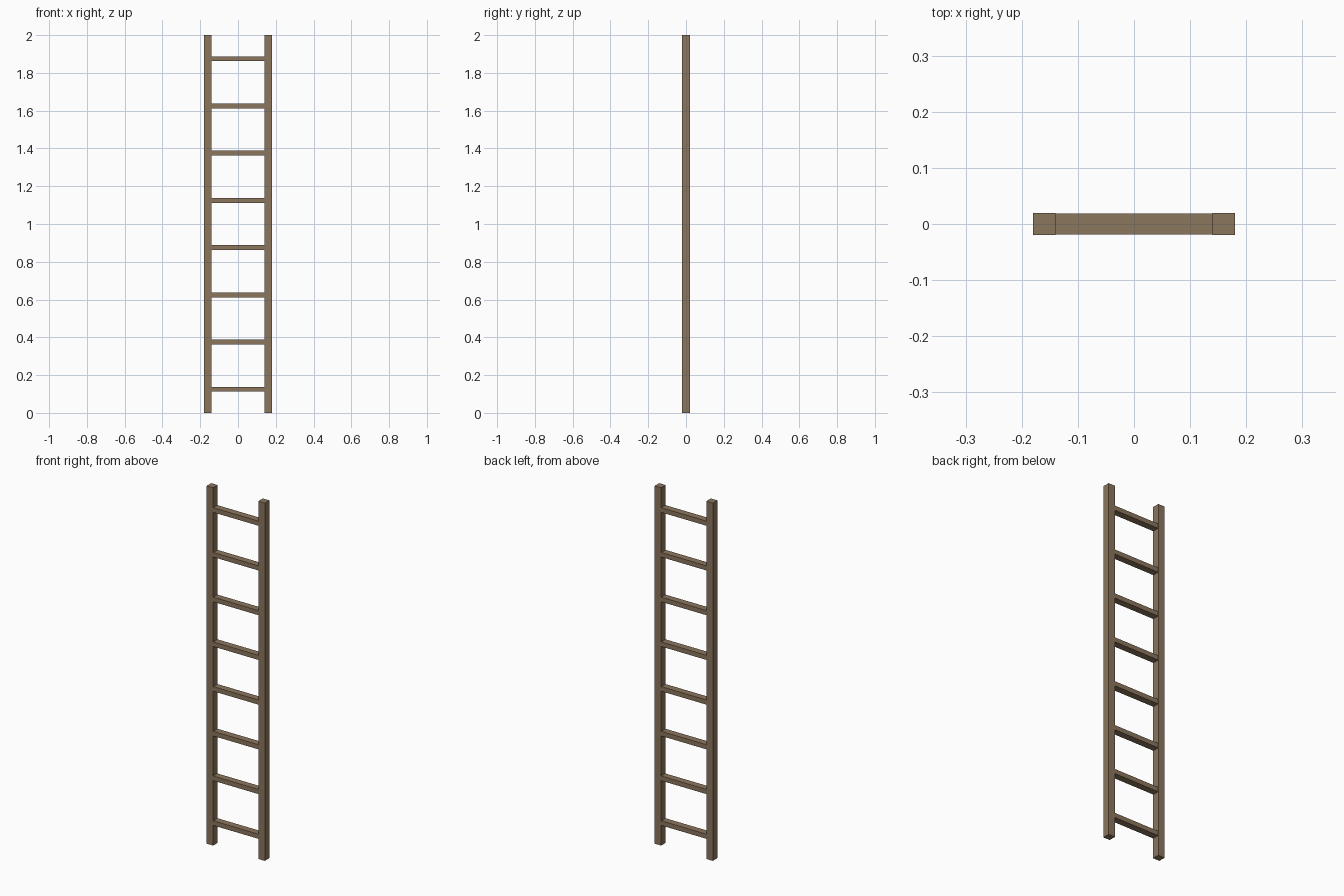
import bpy

if "Cube" in bpy.data.objects:
    bpy.data.objects.remove(bpy.data.objects["Cube"])

wood = bpy.data.materials.new("brown_wood")
wood.diffuse_color = (0.26, 0.18, 0.11, 1)
wood.use_nodes = True
wood.node_tree.nodes["Principled BSDF"].inputs["Base Color"].default_value = wood.diffuse_color


def box(name, center, size):
    bpy.ops.mesh.primitive_cube_add(size=1, location=center)
    obj = bpy.context.object
    obj.name = name
    obj.scale = size
    bpy.ops.object.transform_apply(location=False, rotation=False, scale=True)
    obj.data.materials.append(wood)
    return obj


HEIGHT = 2.0
RAIL = 0.04       # square rail section
RAIL_X = 0.16     # rail centre distance from the middle
RUNGS = 8

# Side rails
for side, name in ((-1, "left_rail"), (1, "right_rail")):
    box(name, (side * RAIL_X, 0, HEIGHT / 2), (RAIL, RAIL, HEIGHT))

# Evenly spaced rungs, slightly shallower than the rails
step = HEIGHT / RUNGS
for i in range(RUNGS):
    box(f"rung_{i + 1}", (0, 0, step * (i + 0.5)),
        (2 * RAIL_X - RAIL, 0.0375, 0.026))
